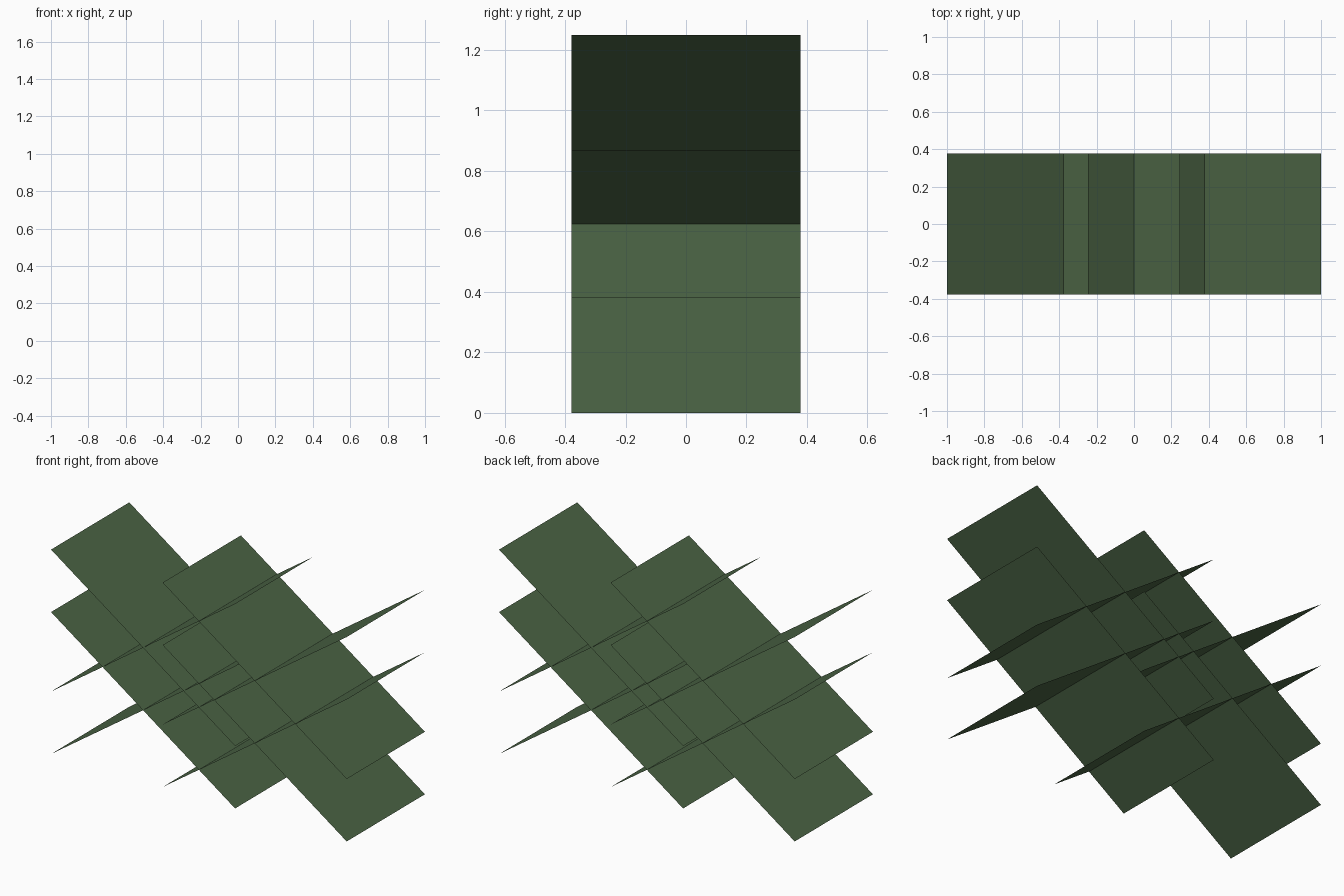
import bpy

if "Cube" in bpy.data.objects:
    bpy.data.objects.remove(bpy.data.objects["Cube"])

# One flat colour for every card
green = bpy.data.materials.new("dark leaf green")
green.diffuse_color = (0.072, 0.130, 0.060, 1)
green.use_nodes = True
green.node_tree.nodes["Principled BSDF"].inputs["Base Color"].default_value = green.diffuse_color

HALF_Y = 0.378   # half width of a card
INNER = 0.245    # x where the inner end of a card sits
RISE = 0.868     # height gained along a card
LIFT = 0.382     # offset of the upper layer


def leaf_card(name, x0, z0, x1, z1):
    """Paper-thin sloped card, running along x and facing up."""
    mesh = bpy.data.meshes.new(name)
    verts = [(x0, -HALF_Y, z0), (x1, -HALF_Y, z1), (x1, HALF_Y, z1), (x0, HALF_Y, z0)]
    mesh.from_pydata(verts, [], [(0, 1, 2, 3)])
    mesh.materials.append(green)
    obj = bpy.data.objects.new(name, mesh)
    bpy.context.collection.objects.link(obj)


# Two layers of crossing cards, with a left and a right cross in each
for layer, base in (("lower", 0.0), ("upper", LIFT)):
    for side, x0, x1 in (("left", -1.0, INNER), ("right", -INNER, 1.0)):
        leaf_card(f"{layer}_{side}_rising_card", x0, base, x1, base + RISE)
        leaf_card(f"{layer}_{side}_falling_card", x0, base + RISE, x1, base)
